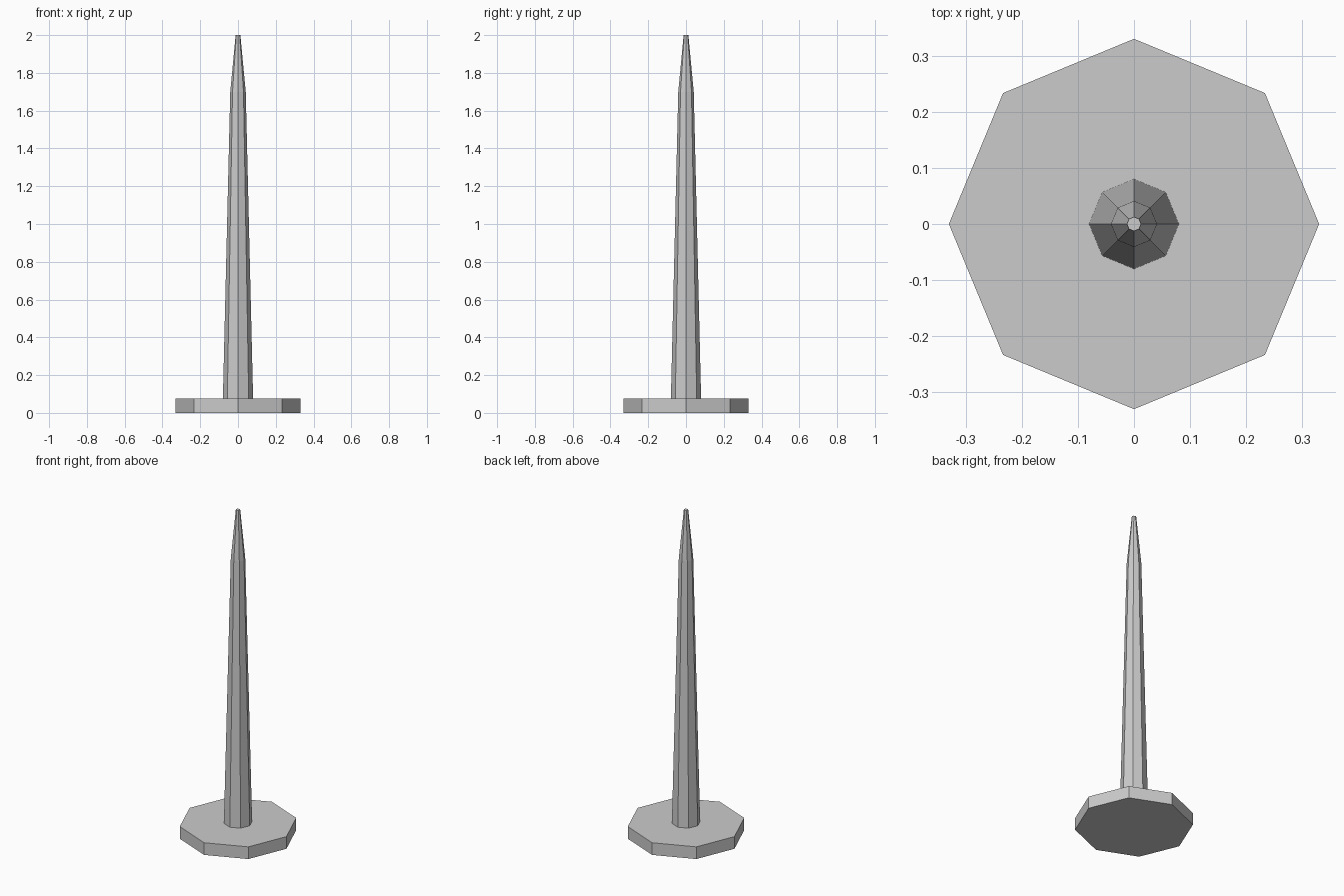
import bpy
import bmesh
from math import cos, sin, pi

cube = bpy.data.objects.get("Cube")
if cube:
    bpy.data.objects.remove(cube, do_unlink=True)

SIDES = 8
GREY = (0.6, 0.6, 0.6, 1.0)

grey = bpy.data.materials.new("plain grey")
grey.use_nodes = True
grey.diffuse_color = GREY
grey.node_tree.nodes["Principled BSDF"].inputs["Base Color"].default_value = GREY


def stacked_prism(name, profile):
    """Closed eight-sided solid through (radius, height) rings, corners on the axes."""
    bm = bmesh.new()
    rings = []
    for radius, z in profile:
        angles = [2 * pi * i / SIDES for i in range(SIDES)]
        rings.append([bm.verts.new((radius * cos(a), radius * sin(a), z)) for a in angles])
    for low, high in zip(rings, rings[1:]):
        for i in range(SIDES):
            j = (i + 1) % SIDES
            bm.faces.new((low[i], low[j], high[j], high[i]))
    bm.faces.new(rings[0][::-1])
    bm.faces.new(rings[-1])
    mesh = bpy.data.meshes.new(name)
    bm.to_mesh(mesh)
    bm.free()
    mesh.materials.append(grey)
    obj = bpy.data.objects.new(name, mesh)
    bpy.context.collection.objects.link(obj)
    return obj


# Flat octagonal foot
stacked_prism("base_plate", [(0.33, 0), (0.33, 0.075)])

# Slender tapering shaft with a steeper blunt point
stacked_prism("tapered_shaft", [(0.08, 0.075), (0.041, 1.7), (0.0125, 2)])
